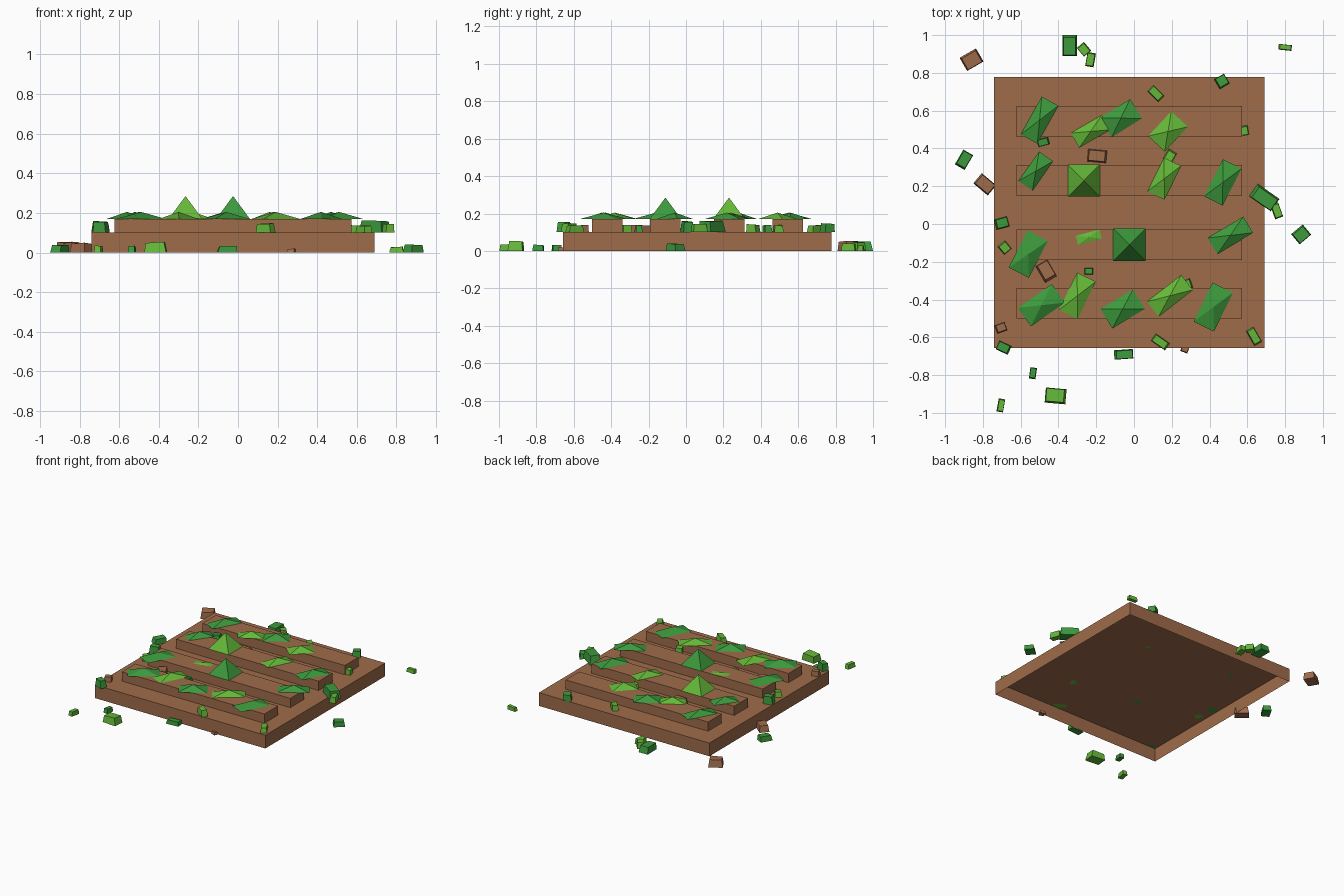
import bpy
import bmesh
import math
import random
from mathutils import Matrix, Vector

random.seed(4)

default_cube = bpy.data.objects.get("Cube")
if default_cube:
    bpy.data.objects.remove(default_cube, do_unlink=True)


def make_material(name, colour):
    material = bpy.data.materials.new(name)
    material.use_nodes = True
    rgba = (*colour, 1)
    material.diffuse_color = rgba
    shader = next(n for n in material.node_tree.nodes if n.type == "BSDF_PRINCIPLED")
    shader.inputs["Base Color"].default_value = rgba
    return material


soil = make_material("brown soil", (0.35, 0.15, 0.07))
dark_green = make_material("dark leaf green", (0.045, 0.32, 0.045))
light_green = make_material("light leaf green", (0.13, 0.48, 0.04))


def finish(bm, name, material, location, angle=0):
    """Turn a bmesh into a flat-shaded object."""
    bmesh.ops.recalc_face_normals(bm, faces=bm.faces)
    mesh = bpy.data.meshes.new(name)
    bm.to_mesh(mesh)
    bm.free()
    mesh.materials.append(material)
    obj = bpy.data.objects.new(name, mesh)
    obj.location = location
    obj.rotation_euler.z = math.radians(angle)
    bpy.context.scene.collection.objects.link(obj)
    return obj


def box_mesh(width, depth, height):
    """Box standing on its own origin."""
    bm = bmesh.new()
    bmesh.ops.create_cube(bm, size=1)
    bmesh.ops.translate(bm, verts=bm.verts, vec=(0, 0, 0.5))
    bmesh.ops.scale(bm, verts=bm.verts, vec=(width, depth, height))
    return bm


def open_box(name, x, y, z, width, depth, height):
    """Soil block without a bottom face."""
    bm = box_mesh(width, depth, height)
    bottom = [f for f in bm.faces if f.normal.z < -0.9]
    bmesh.ops.delete(bm, geom=bottom, context="FACES_ONLY")
    finish(bm, name, soil, (x, y, z))


def pyramid(name, x, y, length, width, angle, height, material):
    """Four-sided pyramid resting on top of a soil row."""
    bm = bmesh.new()
    base = [bm.verts.new((sx * length / 2, sy * width / 2, 0))
            for sx, sy in ((-1, -1), (1, -1), (1, 1), (-1, 1))]
    apex = bm.verts.new((0, 0, height))
    bm.faces.new(base)
    for i in range(len(base)):
        bm.faces.new((base[i - 1], base[i], apex))
    finish(bm, name, material, (x, y, ROW_TOP), angle)


def clod(name, x, y, z, width, depth, height, angle, material):
    """Irregular block with a narrowed, shifted top."""
    bm = box_mesh(width, depth, height)
    shift = Vector((random.uniform(-1, 1) * width, random.uniform(-1, 1) * depth, 0)) * 0.05
    for v in bm.verts:
        if v.co.z > height / 2:
            v.co = Matrix.Diagonal((0.85, 0.85, 1)) @ v.co + shift
            v.co.z *= random.uniform(0.85, 1)
    finish(bm, name, material, (x, y, z), angle)


# Soil bed and planting rows
BED_TOP, ROW_TOP = 0.1, 0.17
open_box("soil_bed", -0.025, 0.06, 0, 1.43, 1.435, BED_TOP)
for i, row_y in enumerate((0.543, 0.23, -0.11, -0.42)):
    open_box(f"soil_row_{i + 1}", -0.025, row_y, BED_TOP, 1.195, 0.163, ROW_TOP - BED_TOP)

# Two tall sprouts
pyramid("light_sprout", -0.265, 0.23, 0.17, 0.17, 0, 0.115, light_green)
pyramid("dark_sprout", -0.025, -0.11, 0.17, 0.17, 0, 0.115, dark_green)

# Low leaves: x, y, length, width, angle
dark_leaves = [
    (-0.5, 0.55, 0.23, 0.1, 61), (-0.07, 0.56, 0.19, 0.12, 32),
    (-0.52, 0.28, 0.19, 0.09, 55), (0.47, 0.22, 0.22, 0.11, 63),
    (-0.56, -0.16, 0.22, 0.12, 63), (0.51, -0.06, 0.22, 0.1, 31),
    (-0.49, -0.43, 0.22, 0.12, 35), (-0.06, -0.45, 0.2, 0.12, 31),
    (0.42, -0.44, 0.23, 0.12, 64),
]
light_leaves = [
    (-0.23, 0.49, 0.19, 0.09, 30), (0.18, 0.49, 0.18, 0.12, 47),
    (0.16, 0.24, 0.2, 0.1, 64), (-0.3, -0.38, 0.22, 0.11, 64),
    (0.19, -0.38, 0.23, 0.1, 38),
]
for label, material, leaves in (("dark", dark_green, dark_leaves),
                                ("light", light_green, light_leaves)):
    for i, leaf in enumerate(leaves):
        pyramid(f"{label}_leaf_{i + 1}", *leaf, 0.035, material)
pyramid("buried_leaf", -0.24, -0.07, 0.13, 0.05, 15, 0.008, light_green)

# Scattered pieces: x, y, base height, width, depth, height, angle
G, B = 0, BED_TOP
dark_pieces = [
    (-0.34, 0.945, G, 0.075, 0.11, 0.055, 0), (0.465, 0.755, B, 0.06, 0.06, 0.05, 30),
    (-0.48, 0.435, B, 0.06, 0.04, 0.04, 15), (-0.9, 0.34, G, 0.09, 0.06, 0.04, 60),
    (0.69, 0.14, B, 0.14, 0.08, 0.065, -35), (0.885, -0.055, G, 0.08, 0.07, 0.04, 40),
    (-0.7, 0.005, B, 0.07, 0.055, 0.06, 15), (-0.24, -0.25, B, 0.045, 0.035, 0.04, 0),
    (-0.69, -0.655, B, 0.07, 0.05, 0.06, -25), (-0.055, -0.69, G, 0.1, 0.05, 0.035, 4),
    (-0.535, -0.79, G, 0.035, 0.06, 0.035, -8),
]
light_pieces = [
    (-0.265, 0.925, G, 0.05, 0.06, 0.05, 40), (-0.23, 0.87, G, 0.045, 0.075, 0.04, -10),
    (0.8, 0.935, G, 0.07, 0.03, 0.03, -6), (0.115, 0.69, B, 0.08, 0.045, 0.04, -45),
    (0.585, 0.495, B, 0.04, 0.05, 0.04, 10), (0.19, 0.36, B, 0.06, 0.05, 0.045, 60),
    (0.755, 0.07, B, 0.045, 0.08, 0.05, 20), (-0.685, -0.125, B, 0.05, 0.055, 0.04, 40),
    (0.28, -0.32, B, 0.05, 0.05, 0.04, 20), (0.14, -0.625, B, 0.09, 0.045, 0.05, -35),
    (0.635, -0.595, B, 0.045, 0.09, 0.04, 30), (-0.415, -0.91, G, 0.11, 0.08, 0.055, -5),
    (-0.705, -0.96, G, 0.035, 0.07, 0.035, -10),
]
brown_pieces = [
    (-0.86, 0.87, G, 0.1, 0.08, 0.055, 30), (-0.195, 0.36, B, 0.1, 0.065, 0.04, -5),
    (-0.79, 0.21, G, 0.1, 0.07, 0.05, -40), (-0.465, -0.25, B, 0.07, 0.1, 0.04, 30),
    (-0.705, -0.55, B, 0.055, 0.045, 0.04, 20), (0.27, -0.66, G, 0.04, 0.04, 0.02, -20),
]
for label, material, pieces in (("dark_clipping", dark_green, dark_pieces),
                                ("light_clipping", light_green, light_pieces),
                                ("soil_clod", soil, brown_pieces)):
    for i, piece in enumerate(pieces):
        clod(f"{label}_{i + 1}", *piece, material)
